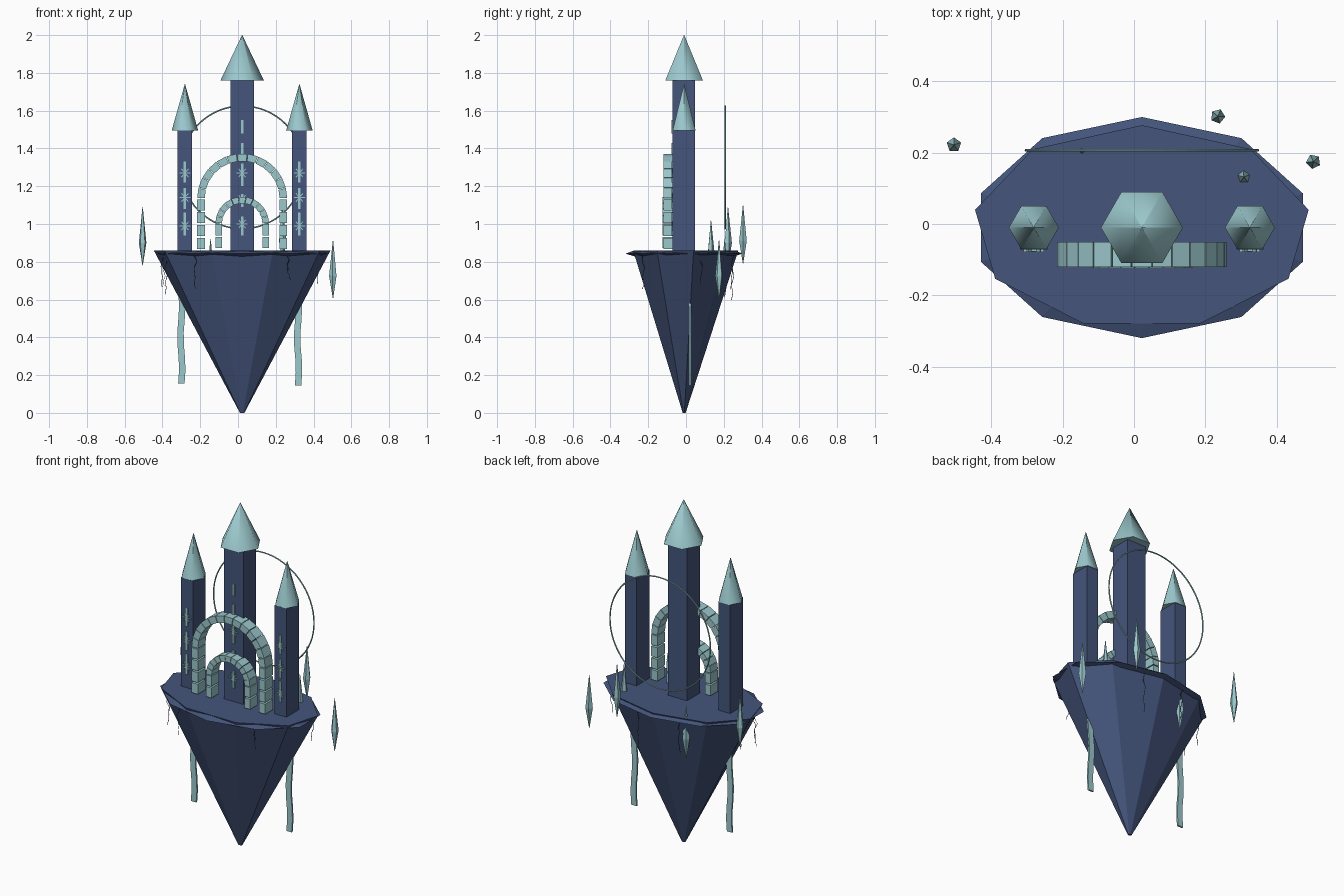
import bpy, bmesh, math, random
from mathutils import Vector, Matrix

if "Cube" in bpy.data.objects:
    bpy.data.objects.remove(bpy.data.objects["Cube"])

random.seed(4)
CX, CY = 0.022, -0.01


def material(name, rgb):
    m = bpy.data.materials.new(name)
    m.diffuse_color = (*rgb, 1)
    m.use_nodes = True
    m.node_tree.nodes["Principled BSDF"].inputs["Base Color"].default_value = m.diffuse_color
    return m


NAVY = material("navy stone", (0.058, 0.09, 0.2))
TEAL = material("pale teal", (0.33, 0.58, 0.61))
VINE = material("dark vine", (0.04, 0.07, 0.1))


def finish(name, bm, mat):
    bmesh.ops.recalc_face_normals(bm, faces=bm.faces)
    me = bpy.data.meshes.new(name)
    bm.to_mesh(me)
    bm.free()
    me.materials.append(mat)
    ob = bpy.data.objects.new(name, me)
    bpy.context.collection.objects.link(ob)
    return ob


def add_box(bm, lo, hi):
    lo, hi = Vector(lo), Vector(hi)
    bmesh.ops.create_cube(bm, size=1, matrix=Matrix.Translation((lo + hi) / 2)
                          @ Matrix.Diagonal((*(hi - lo), 1)))


def lathe(name, n, rings, mat, centre, phase=90):
    """Stack of n-sided elliptical rings (rx, ry, z), capped at both ends."""
    bm = bmesh.new()
    loops = []
    for rx, ry, z in rings:
        angles = [math.radians(phase + 360 * i / n) for i in range(n)]
        loops.append([bm.verts.new((centre[0] + rx * math.cos(a),
                                    centre[1] + ry * math.sin(a), z)) for a in angles])
    for a, b in zip(loops, loops[1:]):
        for i in range(n):
            j = (i + 1) % n
            bm.faces.new((a[i], a[j], b[j], b[i]))
    bm.faces.new(loops[0])
    bm.faces.new(loops[-1])
    return finish(name, bm, mat)


# Floating island: tapered rock and a thin faceted rim
lathe("island_rock", 9, [(.012, .008, 0), (.475, .287, .86)], NAVY, (CX, CY))
lathe("island_rim", 10, [(.40, .26, .828), (.475, .31, .843), (.43, .27, .858)],
      NAVY, (CX, CY))


# Towers with pointed six-sided roofs
def tower(name, x, half, top, roof_r, peak):
    bm = bmesh.new()
    add_box(bm, (x - half, -.071, .84), (x + half, .047, top))
    finish(name, bm, NAVY)
    roof = lathe(name + "_roof", 6, [(roof_r, roof_r, top), (.001, .001, peak)],
                 TEAL, (x, CY), 0)
    bpy.context.view_layer.objects.active = roof
    roof.select_set(True)
    bpy.ops.object.shade_smooth_by_angle(angle=math.radians(70))
    roof.select_set(False)


SIDES = (-.281, .325)
tower("middle_tower", CX, .062, 1.76, .115, 2.0)
for x, side in zip(SIDES, ("left", "right")):
    tower(side + "_tower", x, .038, 1.495, .07, 1.74)


# Window slits and small star ornaments on the tower fronts
def windows(name, x, slits, stars):
    bm = bmesh.new()
    for z0, z1 in slits:
        add_box(bm, (x - .007, -.077, z0), (x + .007, -.069, z1))
    for z in stars:
        for deg in (0, 50, 130):
            s = bmesh.ops.create_cube(bm, size=1, matrix=Matrix.Translation((x, -.075, z))
                                      @ Matrix.Rotation(math.radians(deg), 4, 'Y')
                                      @ Matrix.Diagonal((.058, .006, .005, 1)))
    finish(name, bm, TEAL)


windows("middle_windows", CX, [(.94, 1.04), (1.09, 1.16), (1.2, 1.32), (1.36, 1.43),
                               (1.48, 1.55)], (1.0, 1.13, 1.27))
for x, side in zip(SIDES, ("left", "right")):
    windows(side + "_windows", x, [(.94, 1.06), (1.08, 1.19), (1.22, 1.33)],
            (.99, 1.14, 1.27))


# Archways of separate stone blocks
def archway(name, r_in, r_out, spring, legs, blocks, y0, y1):
    bm = bmesh.new()
    for s in (-1, 1):
        for i in range(legs):
            z = spring - .068 * (i + 1)
            xs = sorted((CX + s * r_in, CX + s * r_out))
            add_box(bm, (xs[0], y0, z + .005), (xs[1], y1, z + .064))
    step = math.pi / blocks
    for i in range(blocks):
        a0, a1 = step * (i + .03), step * (i + .97)
        quad = [(r_in, a0), (r_out, a0), (r_out, a1), (r_in, a1)]
        f, b = [[bm.verts.new((CX + r * math.cos(a), y, spring + r * math.sin(a)))
                 for r, a in quad] for y in (y0, y1)]
        bm.faces.new(f)
        bm.faces.new(b)
        for k in range(4):
            j = (k + 1) % 4
            bm.faces.new((f[k], f[j], b[j], b[k]))
    finish(name, bm, TEAL)


archway("large_arch", .198, .238, 1.135, 4, 13, -.12, -.05)
archway("small_arch", .107, .142, 1.003, 2, 11, -.124, -.055)

# Thin upright halo ring behind the towers
bpy.ops.mesh.primitive_torus_add(location=(CX, .207, 1.30), rotation=(math.pi / 2, 0, 0),
                                 major_radius=.325, minor_radius=.004,
                                 major_segments=64, minor_segments=6)
ring = bpy.context.object
ring.name = "halo_ring"
ring.data.materials.append(TEAL)

# Floating crystals
for i, (x, y, z) in enumerate([(-.505, .222, .78), (.503, .175, .605), (.235, .302, .79),
                               (.308, .132, .71), (-.145, .205, .61)]):
    lathe(f"crystal_{i + 1}", 5, [(.001, .001, z), (.021, .021, z + .12),
                                  (.001, .001, z + .31)], TEAL, (x, y), 90 + 25 * i)

# Waterfall ribbons dropping past the rock
for side, x, bottom in (("left", -.30, .155), ("right", .318, .145)):
    bm = bmesh.new()
    steps = 8
    rows = []
    for k in range(steps + 1):
        z = bottom + (.70 - bottom) * k / steps
        c, h = x + .005 * math.sin(k * 1.3), .017
        rows.append([bm.verts.new((c + dx, .022 + dy, z)) for dx, dy in
                     ((-h, -.005), (h, -.005), (h, .005), (-h, .005))])
    for a, b in zip(rows, rows[1:]):
        for k in range(4):
            j = (k + 1) % 4
            bm.faces.new((a[k], a[j], b[j], b[k]))
    bm.faces.new(rows[0])
    bm.faces.new(rows[-1])
    finish(side + "_waterfall", bm, TEAL)

# Hanging vines under the rim
for i, deg in enumerate((20, 75, 110, 165, 190, 200, 235, 305)):
    a = math.radians(deg)
    cu = bpy.data.curves.new(f"vine_{i + 1}", 'CURVE')
    cu.dimensions = '3D'
    cu.bevel_depth = .0015
    cu.bevel_resolution = 0
    sp = cu.splines.new('POLY')
    sp.points.add(6)
    length = random.uniform(.12, .24)
    for k, p in enumerate(sp.points):
        p.co = (CX + .43 * math.cos(a) + random.uniform(-.008, .008),
                CY + .265 * math.sin(a) + random.uniform(-.008, .008),
                .83 - length * k / 6, 1)
    cu.materials.append(VINE)
    bpy.context.collection.objects.link(bpy.data.objects.new(f"vine_{i + 1}", cu))
